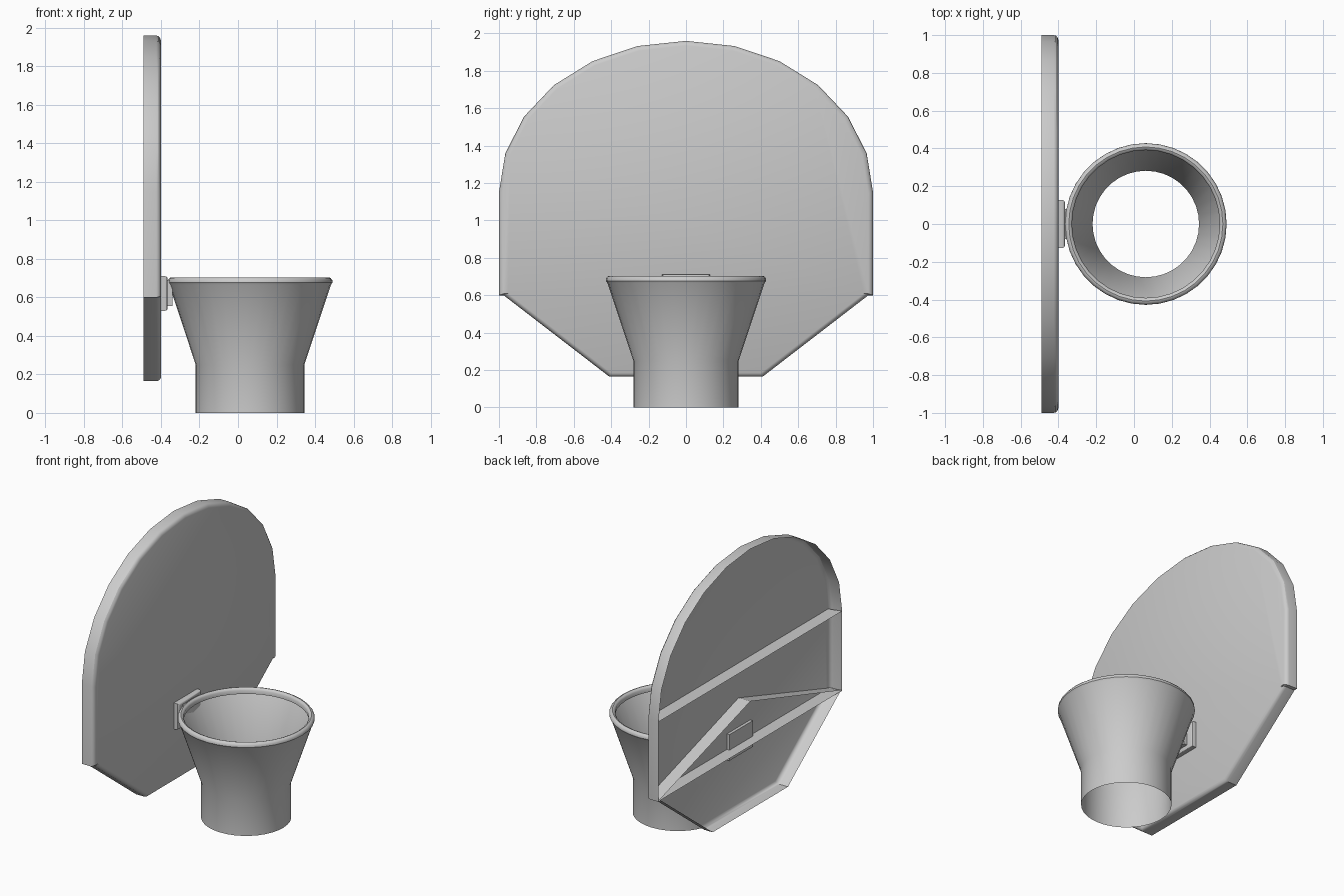
import bpy, bmesh
from math import sin, cos, pi, radians

cube = bpy.data.objects.get("Cube")
if cube:
    bpy.data.objects.remove(cube, do_unlink=True)

grey = bpy.data.materials.new("light grey plastic")
grey.use_nodes = True
colour = (0.6, 0.6, 0.6, 1)
grey.diffuse_color = colour
grey.node_tree.nodes["Principled BSDF"].inputs["Base Color"].default_value = colour

BACK, FRONT = -0.49, -0.40


def finish(name, bm, smooth=None):
    mesh = bpy.data.meshes.new(name)
    bm.to_mesh(mesh)
    bm.free()
    mesh.materials.append(grey)
    obj = bpy.data.objects.new(name, mesh)
    bpy.context.collection.objects.link(obj)
    if smooth:
        bpy.ops.object.select_all(action='DESELECT')
        obj.select_set(True)
        bpy.context.view_layer.objects.active = obj
        bpy.ops.object.shade_smooth_by_angle(angle=radians(smooth))
    return obj


def bridge(bm, a, b, closed=True):
    n = len(a)
    for i in range(n if closed else n - 1):
        j = (i + 1) % n
        bm.faces.new((a[i], a[j], b[j], b[i]))


# Backboard: open-backed shell with an arched top and a rounded front edge
arch = [(cos(i * pi / 12), 1.15 + 0.81 * sin(i * pi / 12)) for i in range(13)]
lower = [(-1, 0.6), (-0.975, 0.6), (-0.41, 0.165), (0.41, 0.165), (0.975, 0.6), (1, 0.6)]
outline = arch + lower
bm = bmesh.new()
loops = []
for x, s in [(BACK, 1), (-0.425, 1), (-0.414, 0.997), (-0.405, 0.988), (FRONT, 0.975)]:
    loops.append([bm.verts.new((x, y * s, 0.95 + (z - 0.95) * s)) for y, z in outline])
for a, b in zip(loops, loops[1:]):
    bridge(bm, a, b)
bm.faces.new(loops[-1])
finish("backboard", bm, 30)


# Stiffening ribs across the hollow back
def rib(name, path):
    bm = bmesh.new()
    rear = [bm.verts.new((BACK, y, z)) for y, z in path]
    fore = [bm.verts.new((FRONT, y * 0.975, z)) for y, z in path]
    bridge(bm, rear, fore, closed=False)
    bmesh.ops.reverse_faces(bm, faces=[f for f in bm.faces if f.normal.z < 0])
    bm.normal_update()
    for f in bm.faces:
        if f.normal.z < 0:
            f.normal_flip()
    finish(name, bm)


rib("upper_rib", [(-1, 1.15), (1, 1.15)])
rib("lower_rib", [(-1, 0.603), (1, 0.603)])
rib("peaked_rib", [(-1, 0.605), (0, 0.91), (1, 0.605)])


# Mounting bracket and the neck that joins it to the hoop
def block(name, lo, hi, bevel=0):
    bm = bmesh.new()
    bmesh.ops.create_cube(bm, size=1)
    for v in bm.verts:
        v.co = [lo[k] + (v.co[k] + 0.5) * (hi[k] - lo[k]) for k in range(3)]
    if bevel:
        edges = [e for e in bm.edges if all(v.co.x > hi[0] - 0.001 for v in e.verts)]
        bmesh.ops.bevel(bm, geom=edges, offset=bevel, segments=3, profile=0.5, affect='EDGES')
    finish(name, bm, 30)


block("mounting_bracket", (-0.42, -0.127, 0.53), (-0.365, 0.127, 0.71), 0.016)
block("bracket_neck", (-0.37, -0.08, 0.555), (-0.34, 0.08, 0.69))

# Hoop and net: one open turned surface with a rolled rim
profile = [(0.282, 0), (0.282, 0.25), (0.42, 0.665), (0.428, 0.677), (0.427, 0.69),
           (0.418, 0.701), (0.408, 0.704), (0.398, 0.7), (0.391, 0.69), (0.391, 0.665), (0.42, 0.665)]
bm = bmesh.new()
SIDES = 36
rings = []
for r, z in profile:
    rings.append([bm.verts.new((0.0625 + r * cos(2 * pi * i / SIDES), r * sin(2 * pi * i / SIDES), z))
                  for i in range(SIDES)])
for a, b in zip(rings, rings[1:]):
    bridge(bm, a, b)
finish("hoop_and_net", bm, 35)
